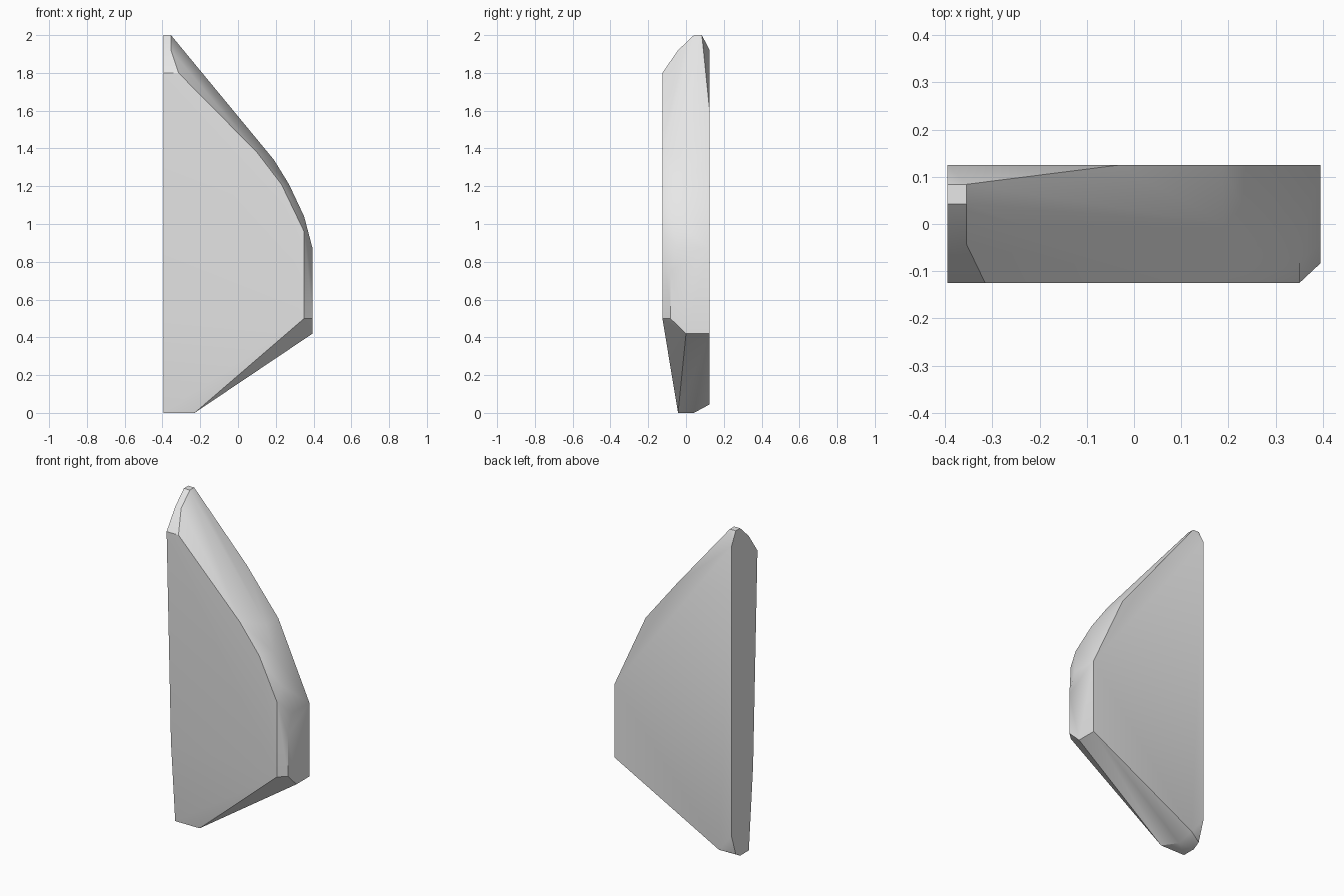
import bpy
import bmesh
import math

# Remove the default object
default_cube = bpy.data.objects.get("Cube")
if default_cube:
    bpy.data.objects.remove(default_cube, do_unlink=True)

# Planes that the stone slab is cut against
FRONT, BACK = -0.125, 0.125
FLAT, BULGE = -0.395, 0.395
CHAMFER = -0.083
MID = 0.042


def outline_at(depth, outline):
    """Place an (x, z) outline at one depth."""
    return [(x, depth, z) for x, z in outline]


def make_material(name, value):
    material = bpy.data.materials.new(name)
    material.use_nodes = True
    colour = (value, value, value, 1.0)
    material.diffuse_color = colour
    shader = next(n for n in material.node_tree.nodes if n.type == "BSDF_PRINCIPLED")
    shader.inputs["Base Color"].default_value = colour
    return material


def make_hull(name, points, material):
    """Wrap the corner points in a convex skin and merge its flat faces."""
    mesh = bpy.data.meshes.new(name)
    bm = bmesh.new()
    for point in points:
        bm.verts.new(point)
    hull = bmesh.ops.convex_hull(bm, input=bm.verts[:])
    unused = {g for key in ("geom_interior", "geom_unused") for g in hull[key]
              if isinstance(g, bmesh.types.BMVert)}
    bmesh.ops.delete(bm, geom=list(unused), context="VERTS")
    bmesh.ops.dissolve_limit(bm, angle_limit=math.radians(1),
                             verts=bm.verts[:], edges=bm.edges[:])
    bmesh.ops.recalc_face_normals(bm, faces=bm.faces[:])
    bm.to_mesh(mesh)
    bm.free()
    mesh.materials.append(material)
    slab = bpy.data.objects.new(name, mesh)
    bpy.context.scene.collection.objects.link(slab)
    return slab


# Broad front face and broad back face
points = outline_at(FRONT, [(FLAT, 1.8), (-0.315, 1.8), (0.1, 1.38),
                            (0.23, 1.21), (0.35, 0.96), (0.35, 0.5)])
points += outline_at(BACK, [(FLAT, 1.92), (-0.03, 1.6), (0.185, 1.33),
                            (BULGE, 0.87), (BULGE, 0.42),
                            (-0.31, 0.045), (FLAT, 0.15)])

# Chipped front corner and rounded shoulder
points += outline_at(CHAMFER, [(BULGE, 0.5), (BULGE, 0.75), (0.35, 1.04), (FLAT, 0.5)])
points += outline_at(-MID, [(BULGE, 0.87), (0.27, 1.21)])
points += outline_at(0, [(BULGE, 0.42), (0.19, 1.34)])

# Narrow tip
points += outline_at(-MID, [(FLAT, 1.92), (-0.355, 1.92)])
for depth in (MID, 2 * MID):
    points += outline_at(depth, [(FLAT, 2), (-0.355, 2)])

# Foot
points += outline_at(-MID, [(FLAT, 0), (-0.23, 0)])
points += outline_at(MID, [(FLAT, 0), (-0.29, 0)])
points += outline_at(2 * MID, [(FLAT, 0.025)])

slab = make_hull("stone_slab", points, make_material("pale grey stone", 0.8))

# Smooth the soft facets and keep the hard edges
bpy.ops.object.select_all(action="DESELECT")
slab.select_set(True)
bpy.context.view_layer.objects.active = slab
bpy.ops.object.shade_smooth_by_angle(angle=math.radians(30))
